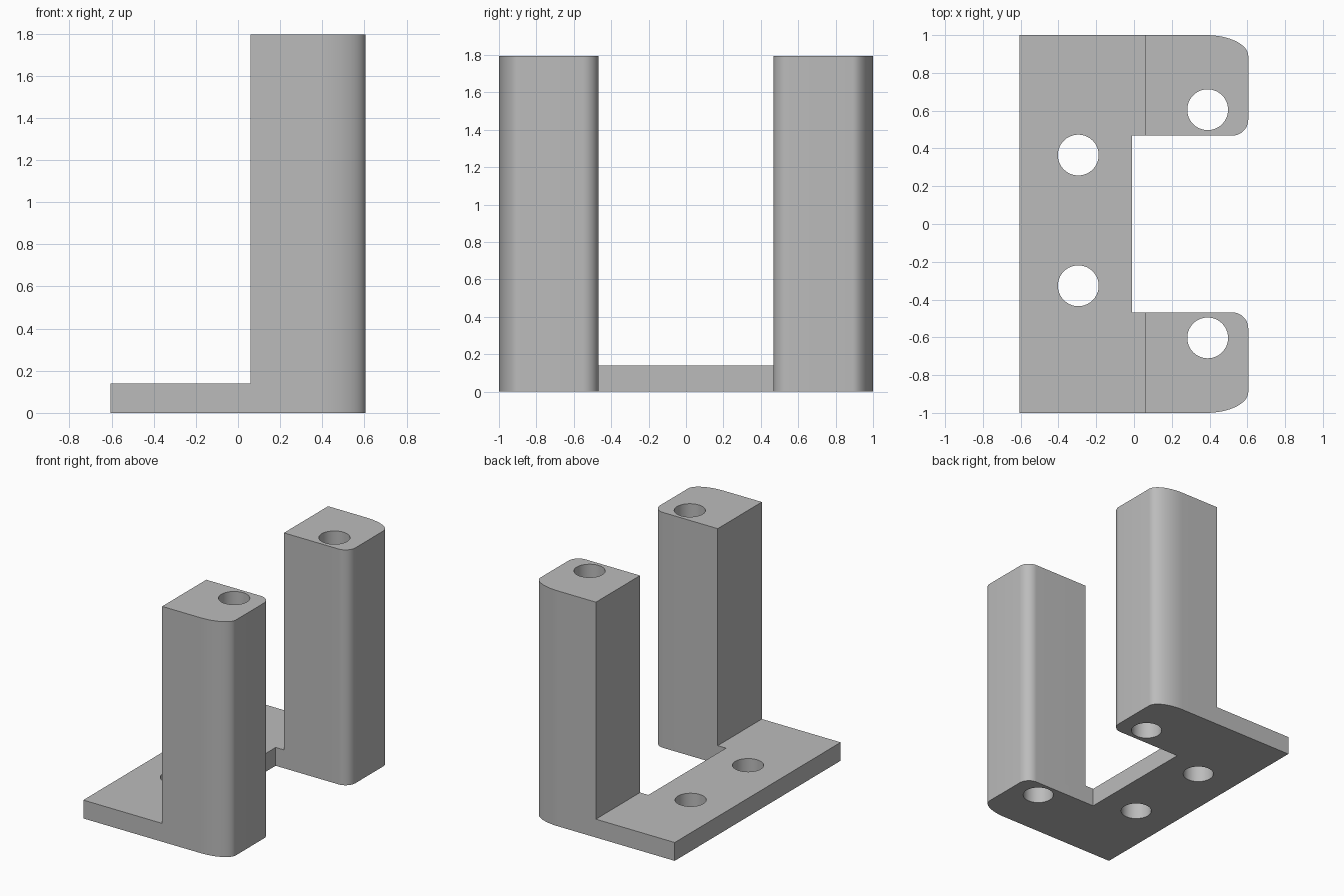
import bpy, bmesh
from math import sin, cos, pi, radians
from mathutils import Matrix

cube = bpy.data.objects.get("Cube")
if cube:
    bpy.data.objects.remove(cube, do_unlink=True)

HEIGHT, PLATE = 1.795, 0.14          # tower top, base plate thickness
X_END, Y_END = 0.605, 1.0            # half length and half width
TOWER_X, WEB_X, GAP_Y = 0.06, -0.01, 0.468


def make_object(name, bm):
    bmesh.ops.recalc_face_normals(bm, faces=bm.faces)
    mesh = bpy.data.meshes.new(name)
    bm.to_mesh(mesh)
    bm.free()
    obj = bpy.data.objects.new(name, mesh)
    bpy.context.collection.objects.link(obj)
    return obj


def corner(rx, ry, sign, steps=16):
    """Quarter ellipse at the tower's end, from the tip side to the y side."""
    cy = Y_END - ry if sign > 0 else GAP_Y + ry
    return [(X_END - rx + rx * cos(a), cy + sign * ry * sin(a))
            for a in (i * pi / 2 / steps for i in range(steps + 1))]


# C-shaped plan: one half, then its mirror image
half = [(WEB_X, GAP_Y)]
half += corner(0.085, 0.085, -1)[::-1]
half += corner(0.225, 0.11, 1)
half += [(-X_END, Y_END)]
plan = half + [(x, -y) for x, y in reversed(half)]

bm = bmesh.new()
base = bm.faces.new([bm.verts.new((x, y, 0)) for x, y in plan])
top = bmesh.ops.extrude_face_region(bm, geom=[base])
bmesh.ops.translate(bm, vec=(0, 0, HEIGHT),
                    verts=[v for v in top["geom"] if isinstance(v, bmesh.types.BMVert)])
bracket = make_object("mounting_bracket", bm)

# Step cutter: leaves the low plate behind the two towers
bm = bmesh.new()
bmesh.ops.create_cube(bm, size=1, matrix=Matrix.Translation((TOWER_X - 1, 0, PLATE + 1.5))
                      @ Matrix.Diagonal((2, 3, 3, 1)))
step_cutter = make_object("step_cutter", bm)

# Through holes: two in the plate, one down each tower
bm = bmesh.new()
for x, y in ((0.39, 0.605), (0.39, -0.603), (-0.295, 0.365), (-0.295, -0.327)):
    bmesh.ops.create_cone(bm, cap_ends=True, segments=64, radius1=0.108, radius2=0.108,
                          depth=6, matrix=Matrix.Translation((x, y, 0)))
hole_cutter = make_object("hole_cutter", bm)

bpy.ops.object.select_all(action='DESELECT')
bpy.context.view_layer.objects.active = bracket
bracket.select_set(True)
for cutter in (step_cutter, hole_cutter):
    cutter.hide_render = True
    mod = bracket.modifiers.new(cutter.name, 'BOOLEAN')
    mod.operation, mod.solver, mod.object = 'DIFFERENCE', 'EXACT', cutter
    bpy.ops.object.modifier_apply(modifier=mod.name)
    bpy.data.objects.remove(cutter, do_unlink=True)

# Single grey colour
grey = bpy.data.materials.new("plain_grey")
grey.use_nodes = True
colour = (0.5, 0.5, 0.5, 1)
grey.diffuse_color = colour
grey.node_tree.nodes["Principled BSDF"].inputs["Base Color"].default_value = colour
bracket.data.materials.clear()
bracket.data.materials.append(grey)
for poly in bracket.data.polygons:
    poly.material_index = 0

bpy.ops.object.shade_smooth_by_angle(angle=radians(30))
